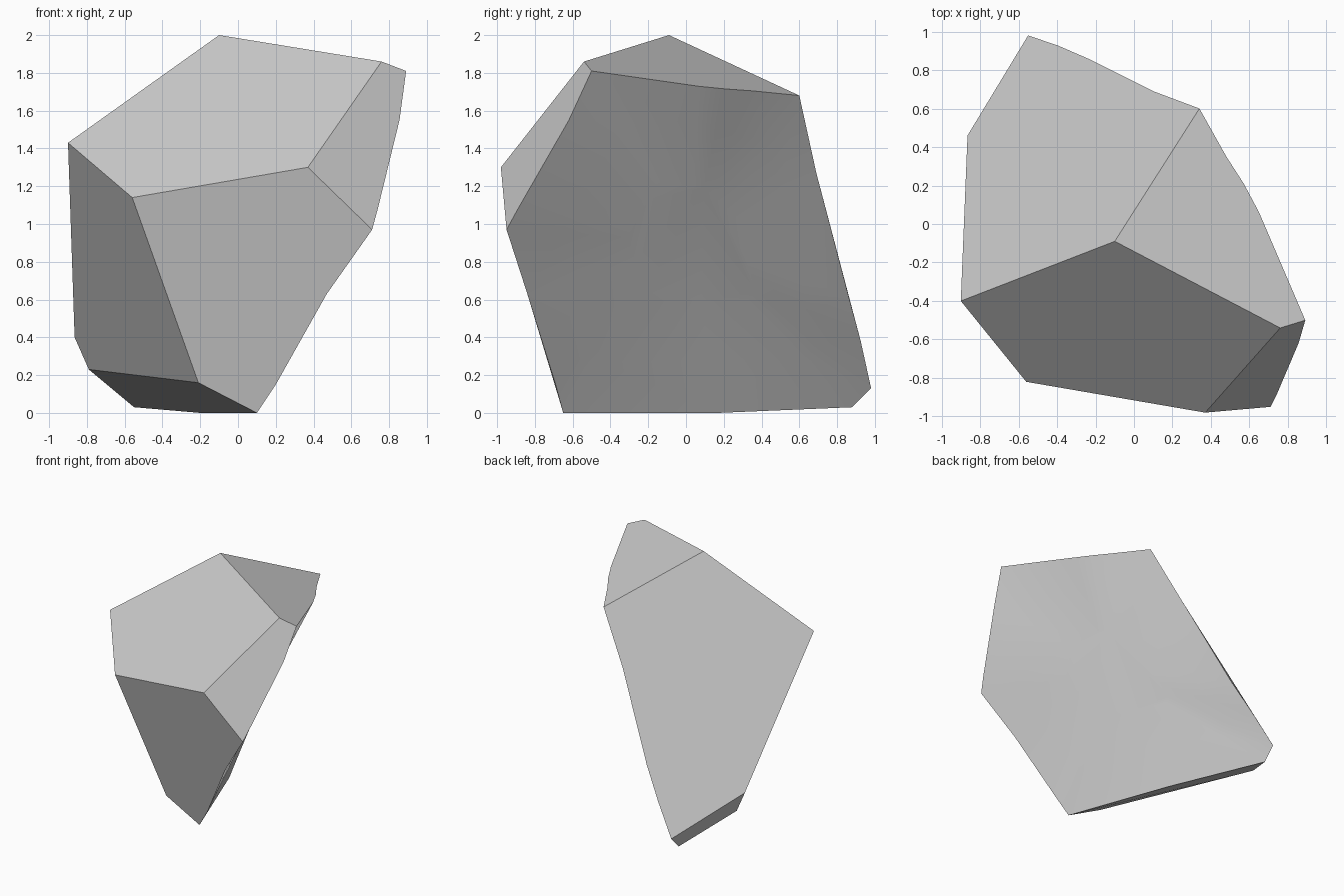
import bpy
import bmesh
from mathutils import Vector

default_cube = bpy.data.objects.get("Cube")
if default_cube:
    bpy.data.objects.remove(default_cube, do_unlink=True)

# Corners of the broken stone
corners = {
    "peak": (-0.10, -0.09, 2.0),
    "brow": (0.76, -0.54, 1.86),
    "tip": (0.89, -0.50, 1.81),
    "nose": (0.37, -0.98, 1.30),
    "cheek": (0.71, -0.95, 0.97),
    "chin": (-0.56, -0.82, 1.14),
    "side": (-0.90, -0.40, 1.43),
    "rear_top": (0.34, 0.60, 1.68),
    "rear_side": (-0.865, 0.46, 0.40),
    "heel_side": (-0.79, 0.46, 0.23),
    "toe": (-0.21, -0.645, 0.16),
    "foot": (0.10, -0.65, 0.0),
    "rear_foot": (-0.55, 0.98, 0.13),
    "heel": (-0.55, 0.88, 0.03),
}

# Wavy chips along the rim of the fracture, keyed by the corner they follow
chips = {
    "tip": [(0.65, 0.06, 1.73), (0.57, 0.21, 1.715), (0.48, 0.35, 1.705)],
    "rear_top": [(0.10, 0.69, 1.27), (-0.24, 0.86, 0.62), (-0.39, 0.925, 0.38)],
    "heel": [(-0.20, 0.17, 0.0)],
    "foot": [(0.20, -0.69, 0.15), (0.47, -0.84, 0.63)],
    "cheek": [(0.74, -0.89, 1.08), (0.855, -0.62, 1.55)],
}
rim_order = ["tip", "rear_top", "rear_foot", "heel", "foot", "cheek"]

# Flat facets; those meeting the fracture pick up its chipped edge
facets = [
    "side peak brow nose chin",
    "peak brow tip rear_top",
    "brow nose cheek tip",
    "nose chin toe foot cheek",
    "chin side rear_side heel_side toe",
    "toe heel_side heel foot",
    "peak rear_top rear_foot rear_side side",
    "rear_side rear_foot heel heel_side",
]

bm = bmesh.new()
vert = {name: bm.verts.new(co) for name, co in corners.items()}
chip_verts = {name: [bm.verts.new(co) for co in pts] for name, pts in chips.items()}
following = dict(zip(rim_order, rim_order[1:] + rim_order[:1]))


def edge_chips(a, b):
    """Chip vertices lying between two corners, in walking order."""
    if following.get(a) == b:
        return chip_verts.get(a, [])
    if following.get(b) == a:
        return chip_verts.get(b, [])[::-1]
    return []


for facet in facets:
    names = facet.split()
    loop = []
    for a, b in zip(names, names[1:] + names[:1]):
        loop += [vert[a]] + edge_chips(a, b)
    bm.faces.new(loop)

# Fracture: the rim shrinks in rings that settle towards one plane
rim = []
for name in rim_order:
    rim += [vert[name]] + chip_verts.get(name, [])
centre = sum((v.co for v in rim), Vector()) / len(rim)
normal = (vert["rear_foot"].co - vert["tip"].co).cross(
    vert["foot"].co - vert["rear_top"].co).normalized()


def shrunk(co, scale, relief):
    offset = co - centre
    height = offset.dot(normal)
    return centre + (offset - normal * height) * scale + normal * height * relief


outer = rim
for scale, relief in ((0.7, 0.6), (0.35, 0.2)):
    inner = [bm.verts.new(shrunk(v.co, scale, relief)) for v in rim]
    for i in range(len(rim)):
        j = (i + 1) % len(rim)
        bm.faces.new((outer[i], outer[j], inner[j], inner[i])).smooth = True
    outer = inner
bm.faces.new(outer).smooth = True
bmesh.ops.recalc_face_normals(bm, faces=bm.faces)

mesh = bpy.data.meshes.new("stone_fragment")
bm.to_mesh(mesh)
bm.free()
stone = bpy.data.objects.new("stone_fragment", mesh)
bpy.context.collection.objects.link(stone)

# Plain grey stone
grey = bpy.data.materials.new("stone_grey")
grey.use_nodes = True
colour = (0.58, 0.58, 0.58, 1.0)
grey.diffuse_color = colour
grey.node_tree.nodes["Principled BSDF"].inputs["Base Color"].default_value = colour
mesh.materials.append(grey)
